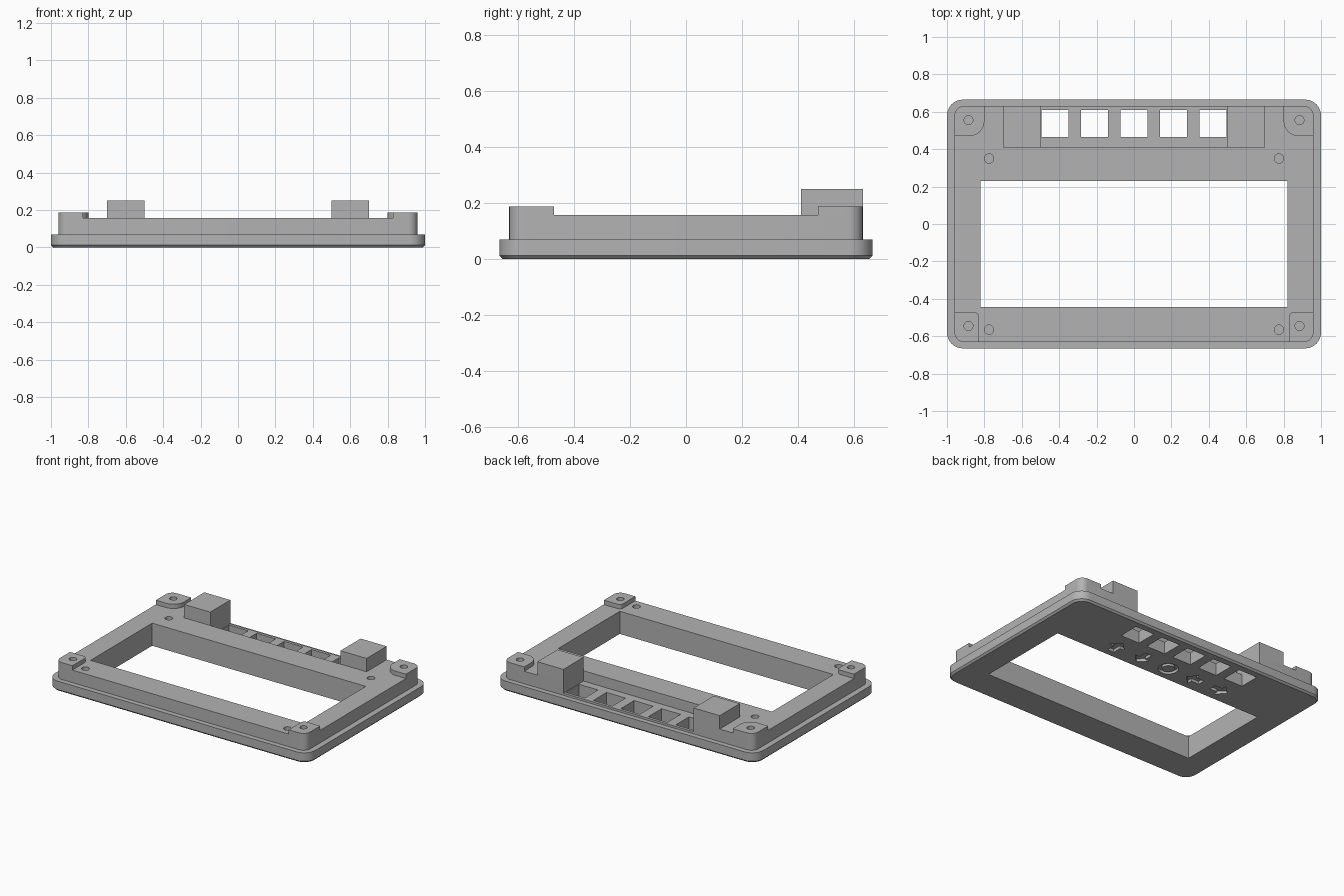
import bpy, bmesh, math

if "Cube" in bpy.data.objects:
    bpy.data.objects.remove(bpy.data.objects["Cube"], do_unlink=True)

grey = bpy.data.materials.new("plain_grey")
grey.use_nodes = True
colour = (0.45, 0.45, 0.45, 1)
grey.diffuse_color = colour
grey.node_tree.nodes["Principled BSDF"].inputs["Base Color"].default_value = colour


def outline(x0, x1, y0, y1, radii=(0, 0, 0, 0), steps=8):
    """Rounded rectangle, corners in order: right-back, left-back, left-front, right-front."""
    points = []
    corners = ((x1, y1, -1, -1), (x0, y1, 1, -1), (x0, y0, 1, 1), (x1, y0, -1, 1))
    for i, ((x, y, sx, sy), r) in enumerate(zip(corners, radii)):
        if r == 0:
            points.append((x, y))
            continue
        for s in range(steps + 1):
            a = math.pi / 2 * (i + s / steps)
            points.append((x + sx * r + r * math.cos(a), y + sy * r + r * math.sin(a)))
    return points


def circle(x, y, r, n=24):
    return [(x + r * math.cos(math.tau * i / n), y + r * math.sin(math.tau * i / n)) for i in range(n)]


def loft(name, rings):
    """Solid skinned through (outline, height) rings."""
    bm = bmesh.new()
    loops = [[bm.verts.new((x, y, z)) for x, y in pts] for pts, z in rings]
    for low, high in zip(loops, loops[1:]):
        for i in range(len(low)):
            j = (i + 1) % len(low)
            bm.faces.new((low[i], low[j], high[j], high[i]))
    bm.faces.new(loops[0][::-1])
    bm.faces.new(loops[-1])
    bmesh.ops.recalc_face_normals(bm, faces=bm.faces)
    mesh = bpy.data.meshes.new(name)
    bm.to_mesh(mesh)
    bm.free()
    mesh.materials.append(grey)
    obj = bpy.data.objects.new(name, mesh)
    bpy.context.collection.objects.link(obj)
    return obj


def prism(name, pts, z0, z1):
    return loft(name, [(pts, z0), (pts, z1)])


def cut(obj, cutters):
    for c in cutters:
        m = obj.modifiers.new("cut", 'BOOLEAN')
        m.operation = 'DIFFERENCE'
        m.solver = 'EXACT'
        m.object = c
    bpy.context.view_layer.update()
    graph = bpy.context.evaluated_depsgraph_get()
    mesh = bpy.data.meshes.new_from_object(obj.evaluated_get(graph))
    obj.modifiers.clear()
    obj.data = mesh


# Main solids: chamfered base plate and the raised frame on it
R = 0.085
plate = loft("base_plate", [
    (outline(-0.988, 0.988, -0.653, 0.653, [R - 0.012] * 4), 0),
    (outline(-1, 1, -0.665, 0.665, [R] * 4), 0.012),
    (outline(-1, 1, -0.665, 0.665, [R] * 4), 0.07)])
EDGE_X, EDGE_Y, TOP = 0.96, 0.63, 0.157
frame = prism("raised_frame", outline(-EDGE_X, EDGE_X, -EDGE_Y, EDGE_Y, [0.05] * 4), 0.07, TOP)

# Corner pads and end blocks, mirrored left and right
pads, blocks = [], []
for side, s in (("left", 1), ("right", -1)):
    for end, width, inner, e in (("back", 0.16, 0.08, 1), ("front", 0.13, 0.025, -1)):
        xs = sorted((s * EDGE_X, s * (EDGE_X - width)))
        ys = sorted((e * EDGE_Y, e * 0.47))
        radii = [0] * 4
        outer = {(1, 1): 0, (-1, 1): 1, (-1, -1): 2, (1, -1): 3}[(s, e)]
        radii[outer] = 0.05
        radii[(outer + 2) % 4] = inner
        pads.append(prism(f"{end}_{side}_pad", outline(*xs, *ys, radii), TOP, 0.187))
    xs = sorted((s * 0.5, s * 0.7))
    blocks.append(prism(f"{side}_block", outline(*xs, 0.41, EDGE_Y), TOP, 0.25))

# Cutters: display window, button openings, button recess, screw holes
window = prism("window_cutter", outline(-0.82, 0.82, -0.445, 0.23), -0.1, 0.4)
SPACING = 0.211
buttons = [prism("button_cutter", outline(i * SPACING - 0.073, i * SPACING + 0.073, 0.465, 0.61), -0.1, 0.4)
           for i in range(-2, 3)]
recess = prism("recess_cutter", outline(-0.5, 0.5, 0.41, 0.7), 0.085, 0.4)
pad_holes, frame_holes = [], []
for s in (-1, 1):
    for y in (0.555, -0.545):
        pad_holes.append(prism("pad_hole_cutter", circle(s * 0.885, y, 0.024), 0.08, 0.4))
    for y in (0.35, -0.565):
        frame_holes.append(prism("frame_hole_cutter", circle(s * 0.775, y, 0.025), 0.08, 0.4))

# Engraved symbols on the underside: four arrows around a ring
ARROW = [(0.06, 0), (0.0, 0.06), (0.0, 0.025), (-0.06, 0.025), (-0.06, -0.025), (0.0, -0.025), (0.0, -0.06)]


def arrow(x, angle):
    c, s = math.cos(angle), math.sin(angle)
    pts = [(x + c * u - s * v, 0.335 + s * u + c * v) for u, v in ARROW]
    return prism("arrow_cutter", pts, -0.1, 0.02)


symbols = [arrow(2 * SPACING, math.pi / 2), arrow(SPACING, -math.pi / 2),
           arrow(-SPACING, 0), arrow(-2 * SPACING, math.pi)]
ring = prism("ring_cutter", circle(0, 0.335, 0.065), -0.1, 0.02)
ring_core = prism("ring_core_cutter", circle(0, 0.335, 0.04), -0.2, 0.1)
cut(ring, [ring_core])
symbols.append(ring)

# Cut the parts
cut(plate, [window] + buttons + symbols)
cut(frame, [window, recess] + buttons + pad_holes + frame_holes)
for pad in pads:
    cut(pad, pad_holes)

for helper in [window, recess, ring_core] + buttons + pad_holes + frame_holes + symbols:
    bpy.data.objects.remove(helper, do_unlink=True)

# Smooth the rounded corners, keep hard edges
bpy.ops.object.select_all(action='DESELECT')
for obj in [plate, frame] + pads + blocks:
    obj.select_set(True)
bpy.context.view_layer.objects.active = plate
bpy.ops.object.shade_smooth_by_angle(angle=math.radians(30))
